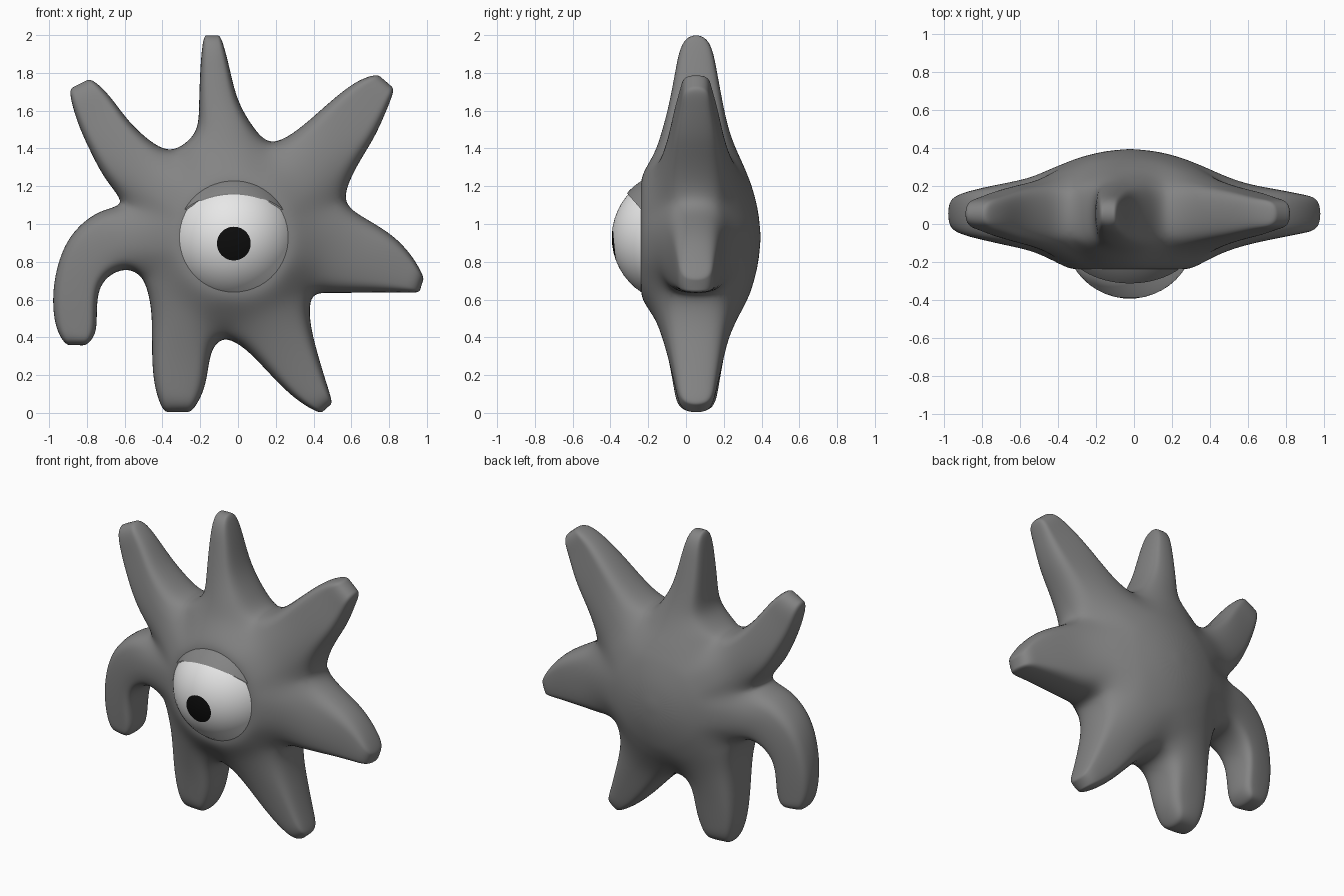
import bpy
import bmesh
import math
from mathutils import Vector, Matrix

if "Cube" in bpy.data.objects:
    bpy.data.objects.remove(bpy.data.objects["Cube"], do_unlink=True)


def make_material(name, value):
    colour = (value, value, value, 1.0)
    mat = bpy.data.materials.new(name)
    mat.use_nodes = True
    mat.diffuse_color = colour
    shader = mat.node_tree.nodes["Principled BSDF"]
    shader.inputs["Base Color"].default_value = colour
    shader.inputs["Roughness"].default_value = 0.6
    return mat


skin_grey = make_material("skin grey", 0.23)
eye_white = make_material("eye white", 0.8)
pupil_black = make_material("pupil black", 0.004)


def finish(bm, name, materials):
    """Turn a bmesh into a smooth shaded object."""
    bmesh.ops.recalc_face_normals(bm, faces=bm.faces[:])
    mesh = bpy.data.meshes.new(name)
    bm.to_mesh(mesh)
    bm.free()
    obj = bpy.data.objects.new(name, mesh)
    bpy.context.collection.objects.link(obj)
    for mat in materials:
        mesh.materials.append(mat)
    for poly in mesh.polygons:
        poly.use_smooth = True
    return obj


# Body: seven arms around a centre, each a list of (left x, z, right x, z) stations
centre = Vector((-0.02, 0.93))
valleys = [Vector(p) for p in (
    (-0.35, 1.375), (0.17, 1.41), (0.54, 1.115), (0.385, 0.635),
    (-0.07, 0.405), (-0.5, 0.725), (-0.59, 1.1))]

top_arm = [(-0.23, 1.48, 0.08, 1.52), (-0.21, 1.62, 0, 1.66),
           (-0.2, 1.82, -0.045, 1.83), (-0.175, 1.98, -0.095, 1.98)]
upper_left_arm = [(0.32, 1.505, 0.635, 1.31), (0.47, 1.635, 0.72, 1.45),
                  (0.62, 1.75, 0.785, 1.6), (0.735, 1.78, 0.815, 1.71)]
left_arm = [(0.68, 1.03, 0.5, 0.63), (0.82, 0.94, 0.68, 0.635),
            (0.92, 0.83, 0.85, 0.637), (0.975, 0.72, 0.95, 0.645)]
left_leg = [(0.385, 0.49, 0.05, 0.325), (0.42, 0.33, 0.18, 0.19),
            (0.465, 0.17, 0.31, 0.07), (0.49, 0.06, 0.43, 0.01)]
right_leg = [(-0.135, 0.33, -0.462, 0.55), (-0.16, 0.2, -0.458, 0.36),
             (-0.19, 0.1, -0.445, 0.16), (-0.255, 0.015, -0.385, 0.02)]
hooked_arm = [(-0.59, 0.755, -0.73, 1.07), (-0.68, 0.72, -0.86, 0.97),
              (-0.735, 0.64, -0.94, 0.83), (-0.745, 0.52, -0.98, 0.64),
              (-0.755, 0.42, -0.965, 0.46), (-0.81, 0.365, -0.905, 0.37)]
upper_right_arm = [(-0.7, 1.23, -0.46, 1.44), (-0.78, 1.38, -0.58, 1.55),
                   (-0.85, 1.54, -0.68, 1.68), (-0.88, 1.7, -0.78, 1.755)]

# Each arm with the squareness of its section and how much it swells at the root
arms = [(top_arm, 0.8, 0), (upper_left_arm, 0.97, 0.05), (left_arm, 0.86, 0),
        (left_leg, 0.84, 0), (right_leg, 0.84, 0), (hooked_arm, 0.86, 0.1),
        (upper_right_arm, 0.9, 0.1)]

ROOT_EDGE = 0.66
MID_Y = 0.055
FRONT = [(0, -0.24), (0.32, -0.24), (0.46, -0.165), (0.65, -0.1), (0.85, -0.065), (1.1, -0.015)]
BACK = [(0, 0.397), (0.2, 0.377), (0.4, 0.3), (0.6, 0.215), (0.85, 0.172), (1.1, 0.122)]


def depth(table, r):
    """Body surface depth at a distance from the centre."""
    for (r0, y0), (r1, y1) in zip(table, table[1:]):
        if r <= r1:
            return y0 + (y1 - y0) * (r - r0) / (r1 - r0)
    return table[-1][1]


def counter_smoothing(path):
    """Push points outward so that the subdivided outline passes through them."""
    moved = [path[0]]
    for a, p, b in zip(path, path[1:], path[2:]):
        moved.append(p + (2 * p - a - b) / 6)
    return moved + [path[-1]]


def across(left, right):
    """Five points from one edge of an arm to the other."""
    return [left.lerp(right, i / 4) for i in range(5)]


def sheet_row(bm, points, table, edge, scale):
    """A row of vertices at body depth, thinner at both edges."""
    row = []
    for p, thin in zip(points, (edge, 0.85 + 0.15 * edge, 1, 0.85 + 0.15 * edge, edge)):
        y = MID_Y + (depth(table, (p - centre).length) - MID_Y) * thin * scale
        row.append(bm.verts.new((p.x, y, p.y)))
    return row


bm = bmesh.new()
for i, (arm, squareness, swell) in enumerate(arms):
    start, end = valleys[i], valleys[(i + 1) % len(valleys)]
    left = [start] + [Vector(s[:2]) for s in arm]
    right = [end] + [Vector(s[2:]) for s in arm]
    outline = counter_smoothing(left + right[::-1])
    left, right = outline[:len(left)], outline[len(left):][::-1]

    # Rows run from the centre, through round rings and the base, to the tip
    base = across(start, end)
    rings = [[centre + (p - centre).normalized() * r for p in base]
             for r in (0, 0.15, 0.27, 0.33)]
    between = [p.lerp(q, 0.45) for p, q in zip(rings[-1], base)]
    rows = [(ring, 1, 1) for ring in rings] + [(between, 0.92, 1), (base, ROOT_EDGE, 1)]
    first = len(rows) - 1
    for j in range(1, len(left)):
        edge = ROOT_EDGE + (squareness - ROOT_EDGE) * min(1, j / 2)
        rows.append((across(left[j], right[j]), edge, 1 + swell * (1 - j / len(arm))))
    front = [sheet_row(bm, points, FRONT, e, s) for points, e, s in rows]
    back = [sheet_row(bm, points, BACK, e, s) for points, e, s in rows]
    for sheet in (front, back):
        for r0, r1 in zip(sheet, sheet[1:]):
            for k in range(4):
                bm.faces.new((r0[k], r0[k + 1], r1[k + 1], r1[k]))
    # Side walls and tip
    for k in (0, 4):
        for j in range(first, len(rows) - 1):
            bm.faces.new((front[j][k], front[j + 1][k], back[j + 1][k], back[j][k]))
    for k in range(4):
        bm.faces.new((front[-1][k], front[-1][k + 1], back[-1][k + 1], back[-1][k]))

bmesh.ops.remove_doubles(bm, verts=bm.verts[:], dist=0.0005)
body = finish(bm, "body", [skin_grey])
subdivision = body.modifiers.new("smooth surface", "SUBSURF")
subdivision.levels = subdivision.render_levels = 3

# Eyeball: its pole points at the pupil, which is the two innermost rings
eye_centre = Vector((-0.022, -0.047, 0.928))
gaze = Vector((0, -1, -0.095)).normalized()
turn = Vector((0, 0, 1)).rotation_difference(gaze).to_matrix().to_4x4()
bm = bmesh.new()
bmesh.ops.create_uvsphere(bm, u_segments=48, v_segments=24, radius=0.346,
                          matrix=Matrix.Translation(eye_centre) @ turn)
for face in bm.faces:
    offset = face.calc_center_median() - eye_centre
    face.material_index = int(offset.angle(gaze) < math.radians(15))
eyeball = finish(bm, "eyeball", [eye_white, pupil_black])

# Eyelid: a slightly larger ball cut by a slanted plane
bm = bmesh.new()
bmesh.ops.create_uvsphere(bm, u_segments=64, v_segments=32, radius=0.355,
                          matrix=Matrix.Translation(eye_centre))
bmesh.ops.bisect_plane(bm, geom=bm.verts[:] + bm.edges[:] + bm.faces[:],
                       plane_co=(0, -0.31, 1.16), plane_no=(0, 0.75, 0.66),
                       clear_inner=True)
# Keep only the front part of the lid, the rest lies inside the body
bmesh.ops.bisect_plane(bm, geom=bm.verts[:] + bm.edges[:] + bm.faces[:],
                       plane_co=(0, -0.15, 0), plane_no=(0, 1, 0), clear_outer=True)
bmesh.ops.holes_fill(bm, edges=[e for e in bm.edges if e.is_boundary])
eyelid = finish(bm, "eyelid", [skin_grey])

bpy.ops.object.select_all(action="DESELECT")
eyelid.select_set(True)
bpy.context.view_layer.objects.active = eyelid
bpy.ops.object.shade_smooth_by_angle(angle=math.radians(35))
